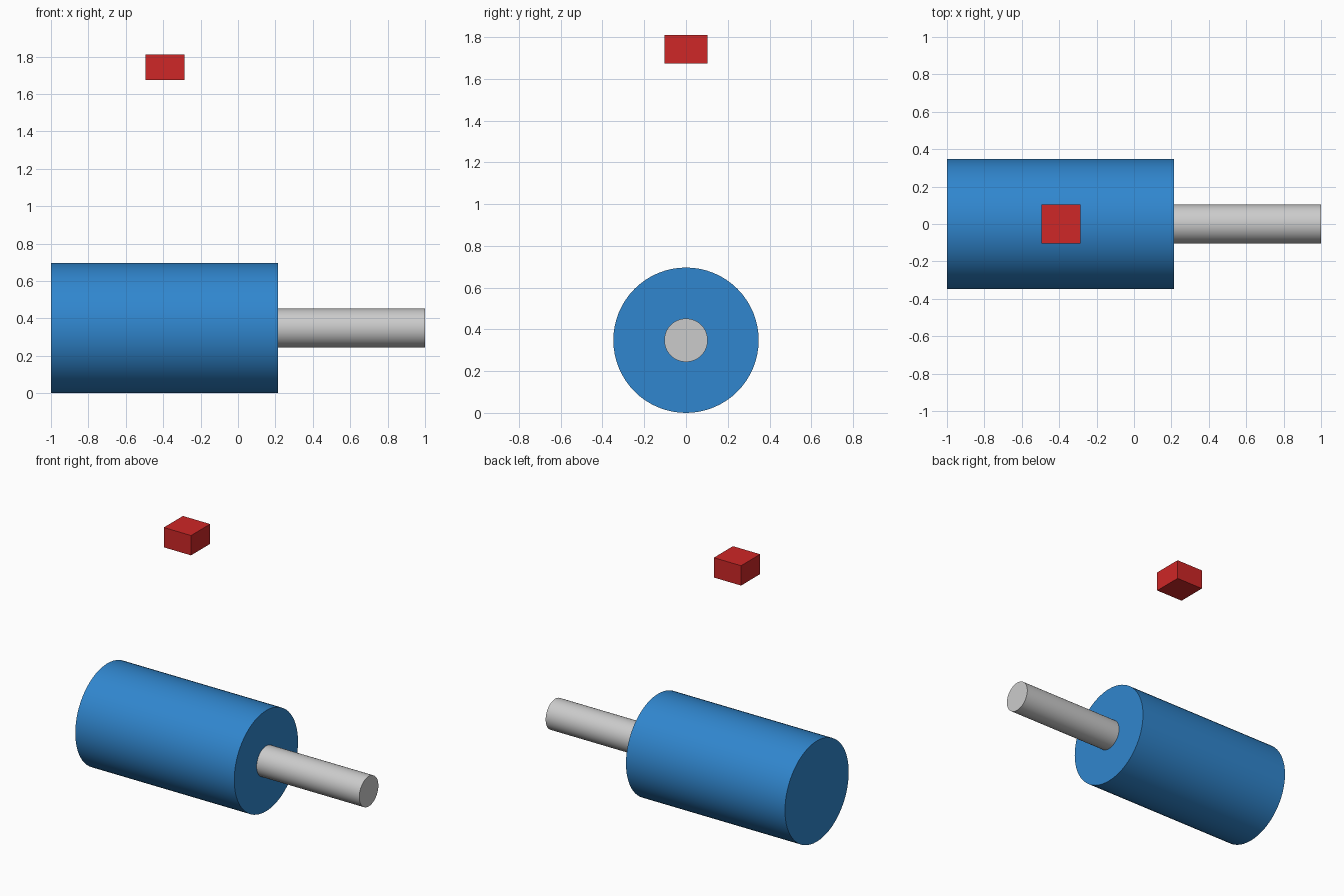
import bpy
import math

if "Cube" in bpy.data.objects:
    bpy.data.objects.remove(bpy.data.objects["Cube"])

AXIS_Z = 0.348  # shared height of the cylinder axis


def paint(obj, name, color):
    mat = bpy.data.materials.new(name)
    mat.diffuse_color = color
    mat.use_nodes = True
    mat.node_tree.nodes["Principled BSDF"].inputs["Base Color"].default_value = mat.diffuse_color
    obj.data.materials.append(mat)


def x_cylinder(name, x0, x1, radius):
    bpy.ops.mesh.primitive_cylinder_add(
        vertices=64, radius=radius, depth=x1 - x0,
        location=((x0 + x1) / 2, 0, AXIS_Z), rotation=(0, math.pi / 2, 0))
    obj = bpy.context.object
    obj.name = name
    bpy.ops.object.shade_smooth_by_angle(angle=math.radians(30))
    return obj


# Large blue cylinder
body = x_cylinder("body", -1.0, 0.215, 0.348)
paint(body, "blue", (0.03, 0.24, 0.62, 1))

# Thin shaft, seated slightly inside the body
x_cylinder("shaft", 0.205, 1.0, 0.104)

# Red block floating above the body
bpy.ops.mesh.primitive_cube_add(size=1, location=(-0.39, 0, 1.742))
block = bpy.context.object
block.name = "floating_block"
block.scale = (0.208, 0.208, 0.137)
paint(block, "red", (0.62, 0.02, 0.02, 1))
